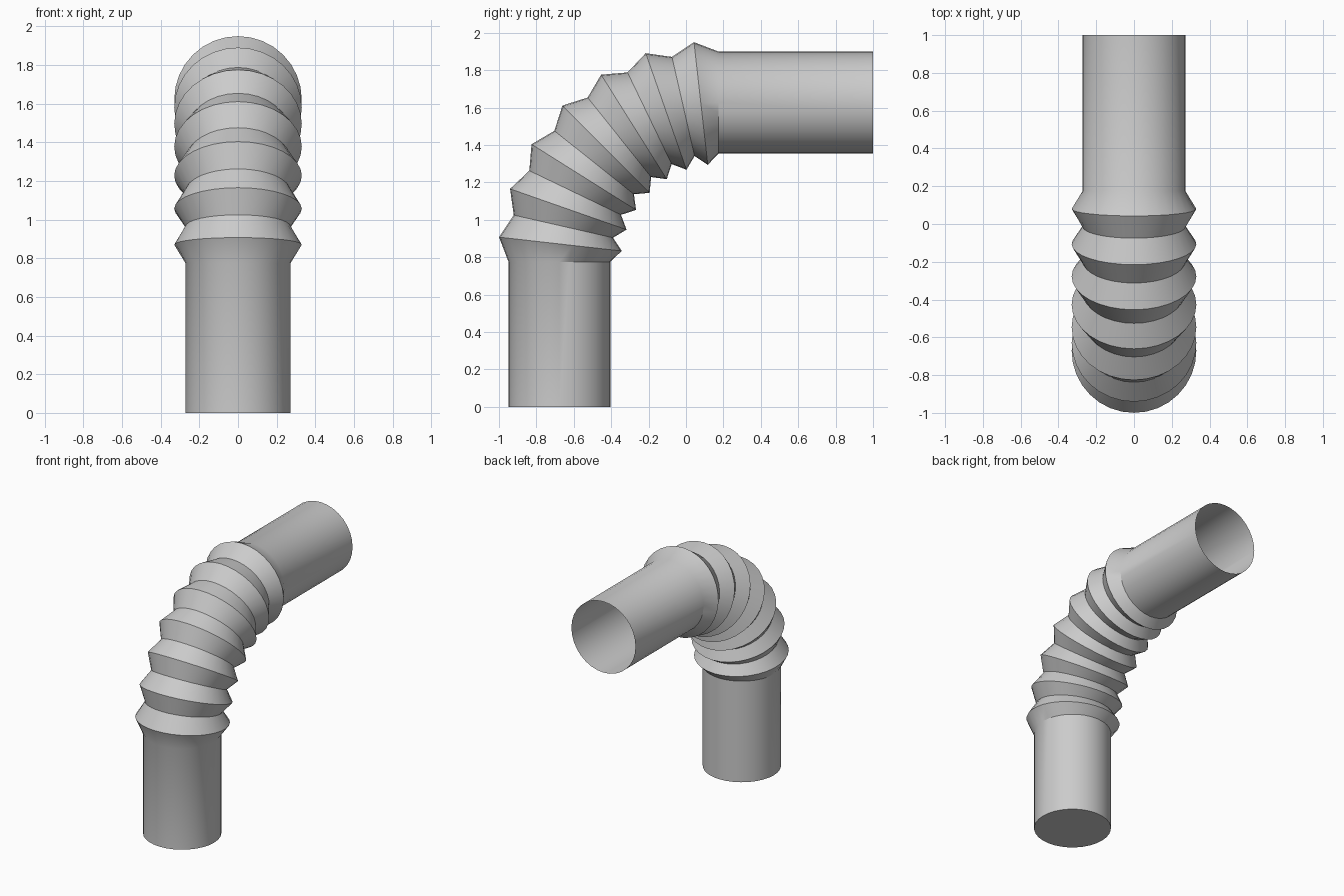
import bpy, bmesh
from math import sin, cos, pi, radians
from mathutils import Vector

if "Cube" in bpy.data.objects:
    bpy.data.objects.remove(bpy.data.objects["Cube"])

SIDES = 32
TUBE_R, RIDGE_R = 0.272, 0.33
BEND_R, STEPS = 0.852, 14            # 7 ridges -> 14 half pleats over 90 degrees
PIVOT = Vector((0, 0.175, 0.775))    # centre of the elbow bend

# Ring stations along the hose: (centre, in-plane radial direction, radius)
stations = [(Vector((0, PIVOT.y - BEND_R, 0)), Vector((0, -1, 0)), TUBE_R)]
for i in range(STEPS + 1):
    a = i / STEPS * pi / 2
    out = Vector((0, -cos(a), sin(a)))
    stations.append((PIVOT + out * BEND_R, out, RIDGE_R if i % 2 else TUBE_R))
stations.append((Vector((0, 1, PIVOT.z + BEND_R)), Vector((0, 0, 1)), TUBE_R))

bm = bmesh.new()
rings = []
for centre, out, r in stations:
    rings.append([bm.verts.new(centre + out * (r * cos(t)) + Vector((r * sin(t), 0, 0)))
                  for t in (2 * pi * k / SIDES for k in range(SIDES))])

# Hose skin: straight tubes and pleats
for a, b in zip(rings, rings[1:]):
    for k in range(SIDES):
        n = (k + 1) % SIDES
        bm.faces.new((a[k], a[n], b[n], b[k]))

# Closed lower end, the upper end stays open
bm.faces.new(rings[0])
bmesh.ops.recalc_face_normals(bm, faces=bm.faces)

# Make sure the normals point outwards (cap must face down)
bm.faces.ensure_lookup_table()
if bm.faces[-1].normal.z > 0:
    bmesh.ops.reverse_faces(bm, faces=bm.faces)

mesh = bpy.data.meshes.new("bendy_pipe")
bm.to_mesh(mesh)
bm.free()
pipe = bpy.data.objects.new("bendy_pipe", mesh)
bpy.context.collection.objects.link(pipe)

# Smooth around the tube, sharp at the ridges
bpy.context.view_layer.objects.active = pipe
pipe.select_set(True)
bpy.ops.object.shade_smooth_by_angle(angle=radians(30))
